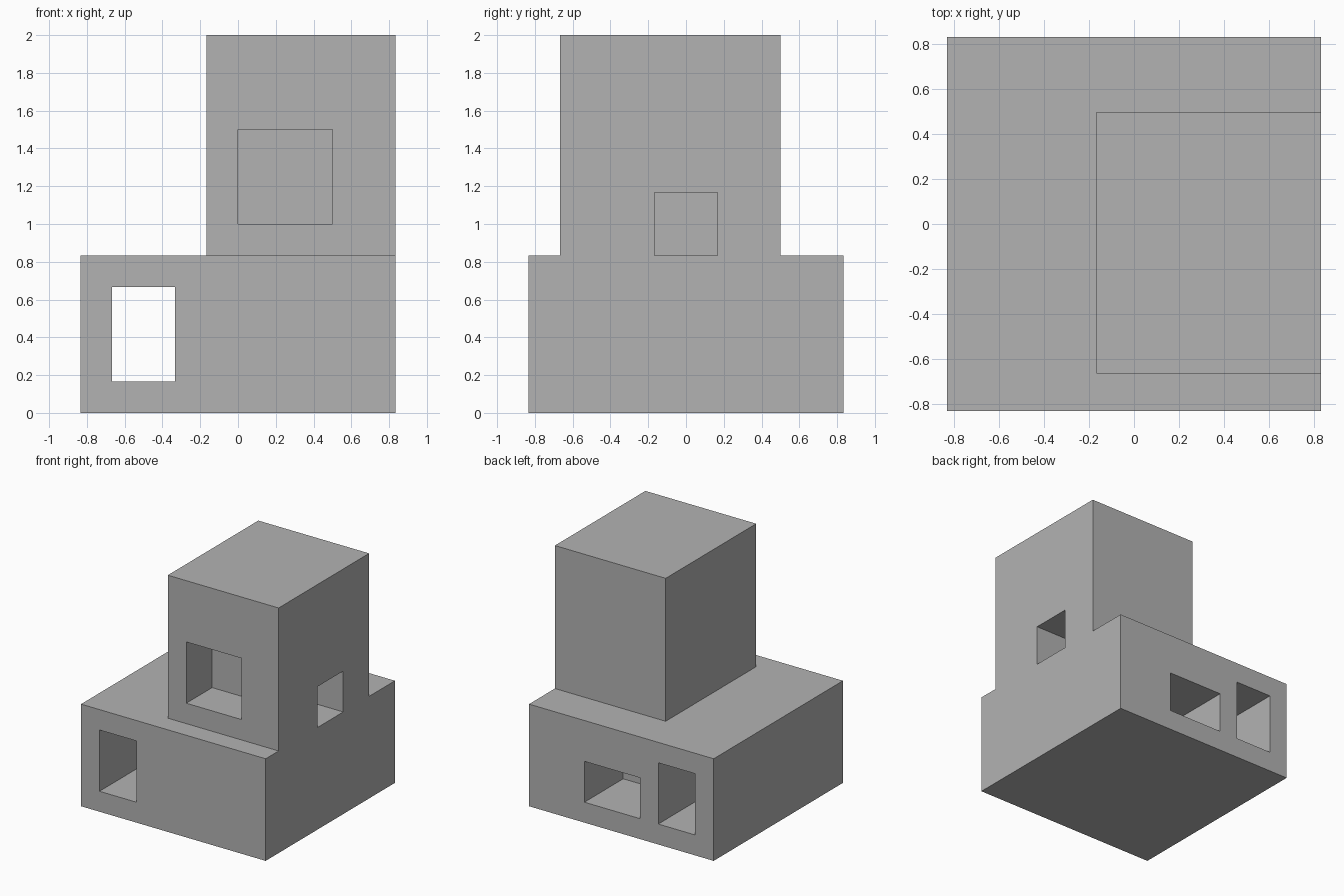
import bpy
import bmesh
from mathutils import Vector

old = bpy.data.objects.get("Cube")
if old:
    bpy.data.objects.remove(old, do_unlink=True)

U = 1 / 6  # module: every dimension is a whole number of these

grey = bpy.data.materials.new("grey")
grey.use_nodes = True
grey.diffuse_color = (0.45, 0.45, 0.45, 1)
grey.node_tree.nodes["Principled BSDF"].inputs["Base Color"].default_value = (0.45, 0.45, 0.45, 1)


def box(name, lo, hi):
    """Axis-aligned box between two corners given in modules."""
    lo, hi = Vector(lo) * U, Vector(hi) * U
    bm = bmesh.new()
    bmesh.ops.create_cube(bm, size=1)
    for v in bm.verts:
        v.co = Vector(hi[i] if v.co[i] > 0 else lo[i] for i in range(3))
    mesh = bpy.data.meshes.new(name)
    bm.to_mesh(mesh)
    bm.free()
    mesh.materials.append(grey)
    obj = bpy.data.objects.new(name, mesh)
    bpy.context.collection.objects.link(obj)
    return obj


def boolean(target, other, operation):
    """Apply a boolean and discard the helper."""
    mod = target.modifiers.new(operation, "BOOLEAN")
    mod.operation, mod.object, mod.solver = operation, other, "EXACT"
    graph = bpy.context.evaluated_depsgraph_get()
    mesh = bpy.data.meshes.new_from_object(target.evaluated_get(graph))
    target.modifiers.clear()
    target.data = mesh
    bpy.data.objects.remove(other, do_unlink=True)


# Wide base with a tower flush to one side
building = box("building", (-5, -5, 0), (5, 5, 5))
tower = box("tower", (-1, -4, 4), (5, 3, 12))
boolean(building, tower, "UNION")

# Passage through the base, and recessed openings
openings = {
    "base_passage": ((-4, -6, 1), (-2, 6, 4)),
    "base_back_recess": ((-1, 2, 1), (2, 6, 3)),
    "tower_front_window": ((0, -5, 6), (3, -2, 9)),
    "tower_side_window": ((2, -1, 5), (6, 1, 7)),
}
for name, (lo, hi) in openings.items():
    cutter = box(name, lo, hi)
    cutter.hide_render = True
    boolean(building, cutter, "DIFFERENCE")
